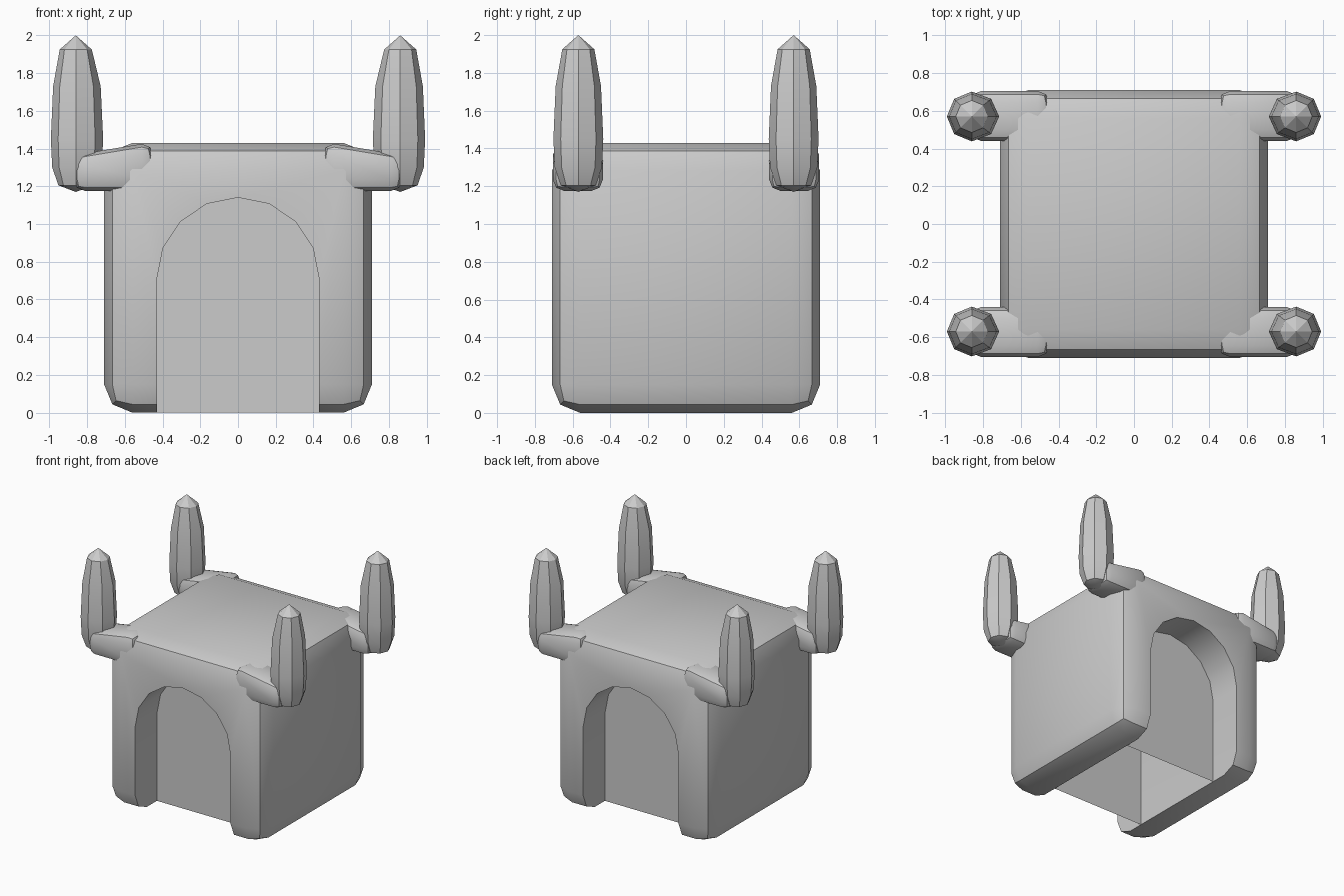
import bpy, bmesh, math

if "Cube" in bpy.data.objects:
    bpy.data.objects.remove(bpy.data.objects["Cube"])


def make_object(name, bm, smooth=True):
    bmesh.ops.recalc_face_normals(bm, faces=bm.faces)
    mesh = bpy.data.meshes.new(name)
    bm.to_mesh(mesh)
    bm.free()
    obj = bpy.data.objects.new(name, mesh)
    bpy.context.collection.objects.link(obj)
    if smooth:
        smooth_by_angle(obj)
    return obj


def smooth_by_angle(obj):
    bpy.ops.object.select_all(action='DESELECT')
    obj.select_set(True)
    bpy.context.view_layer.objects.active = obj
    bpy.ops.object.shade_smooth_by_angle(angle=math.radians(30))


def rounded_box(lo, hi, bevel):
    bm = bmesh.new()
    bmesh.ops.create_cube(bm, size=1)
    for v in bm.verts:
        for i in range(3):
            v.co[i] = hi[i] if v.co[i] > 0 else lo[i]
    bmesh.ops.bevel(bm, geom=bm.edges[:], offset=bevel, segments=2,
                    profile=0.5, affect='EDGES')
    return bm


def arch_face(bm, y, bottom=0.0):
    pts = [(0.43, bottom)]
    pts += [(0.43 * math.cos(math.pi * i / 8), 0.71 + 0.43 * math.sin(math.pi * i / 8))
            for i in range(9)]
    pts.append((-0.43, bottom))
    return bm.faces.new([bm.verts.new((x, y, z)) for x, z in pts])


# Rounded body with an arched passage, open underneath
body = make_object("body", rounded_box((-0.71, -0.71, 0), (0.71, 0.71, 1.43), 0.15), False)
bm = bmesh.new()
face = arch_face(bm, -1, -0.2)
ext = bmesh.ops.extrude_face_region(bm, geom=[face])
bmesh.ops.translate(bm, vec=(0, 2, 0),
                    verts=[g for g in ext["geom"] if isinstance(g, bmesh.types.BMVert)])
cutter = make_object("arch_cutter", bm, False)
cutter.hide_render = True
mod = body.modifiers.new("arch", 'BOOLEAN')
mod.operation = 'DIFFERENCE'
mod.solver = 'EXACT'
mod.object = cutter
bpy.context.view_layer.objects.active = body
bpy.ops.object.modifier_apply(modifier=mod.name)
bpy.data.objects.remove(cutter, do_unlink=True)
smooth_by_angle(body)

# Recessed panels closing the arches at front and back
for side, y in (("front", -0.43), ("back", 0.43)):
    bm = bmesh.new()
    arch_face(bm, y)
    make_object(side + "_arch_panel", bm, False)


# Corner post: eight-sided, rounded below and pointed on top
def post(cx, cy):
    bm = bmesh.new()
    profile = [(1.205, 0.092), (1.30, 0.125), (1.45, 0.132), (1.73, 0.12), (1.925, 0.085)]
    rings = []
    for z, r in profile:
        ring = []
        for i in range(8):
            a = i * math.pi / 4
            x, y = r * math.cos(a), r * math.sin(a)
            if x * cx < 0 and z < 1.8:
                x *= 1.1
            ring.append(bm.verts.new((cx + x, cy + y, z)))
        rings.append(ring)
    for low, high in zip(rings, rings[1:]):
        for i in range(8):
            j = (i + 1) % 8
            bm.faces.new((low[i], low[j], high[j], high[i]))
    for ring, z in ((rings[0], 1.17), (rings[-1], 2.0)):
        tip = bm.verts.new((cx, cy, z))
        for i in range(8):
            bm.faces.new((ring[i], ring[(i + 1) % 8], tip))
    return bm


# Posts and the arms tying them to the body corners
for sx, xname in ((-1, "left"), (1, "right")):
    for sy, yname in ((-1, "front"), (1, "back")):
        name = yname + "_" + xname
        make_object(name + "_post", post(0.86 * sx, 0.57 * sy))
        xs = sorted((0.45 * sx, 0.87 * sx))
        ys = sorted((0.44 * sy, 0.705 * sy))
        arm = rounded_box((xs[0], ys[0], 1.175), (xs[1], ys[1], 1.425), 0.06)
        # slope the arm top down into the post
        for v in arm.verts:
            if abs(v.co.x) > 0.8 and v.co.z > 1.3:
                v.co.z -= 0.05
        make_object(name + "_arm", arm)
